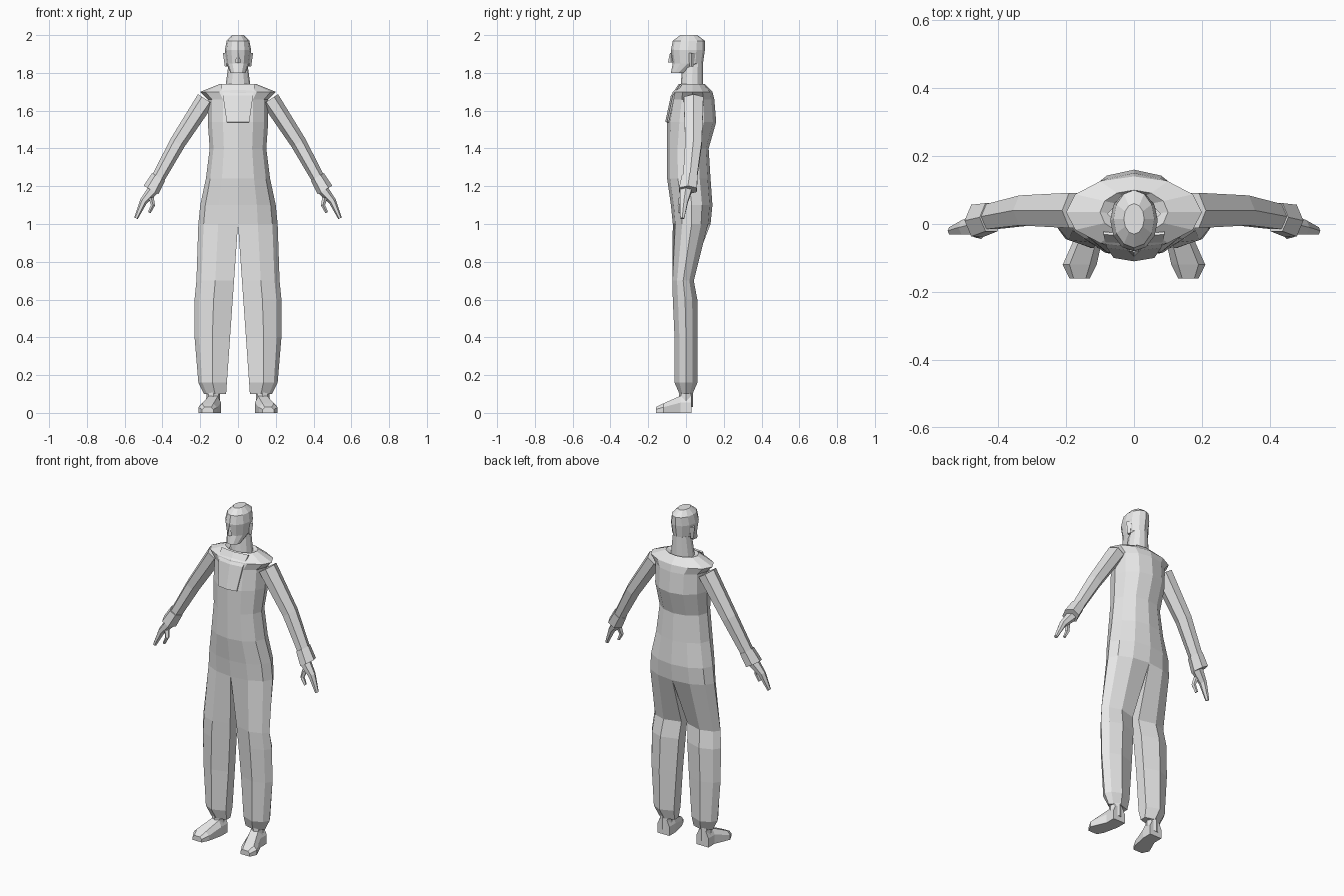
import bpy
import bmesh
import math
from mathutils import Matrix, Vector

default_cube = bpy.data.objects.get("Cube")
if default_cube:
    bpy.data.objects.remove(default_cube, do_unlink=True)

SHADE = (.8, .8, .8, 1)
grey = bpy.data.materials.new("plain_grey")
grey.use_nodes = True
grey.diffuse_color = SHADE
grey.node_tree.nodes["Principled BSDF"].inputs["Base Color"].default_value = SHADE


def make_object(name, bm, mirror=True):
    """Turn a bmesh into a grey object, mirrored left to right on request."""
    bmesh.ops.recalc_face_normals(bm, faces=bm.faces)
    mesh = bpy.data.meshes.new(name)
    bm.to_mesh(mesh)
    bm.free()
    mesh.materials.append(grey)
    obj = bpy.data.objects.new(name, mesh)
    bpy.context.collection.objects.link(obj)
    if mirror:
        obj.modifiers.new("mirror", 'MIRROR').use_mirror_merge = True
    return obj


def loft(name, rings):
    """Skin closed rings, cap both ends, drop walls on the mirror plane."""
    bm = bmesh.new()
    loops = [[bm.verts.new(point) for point in ring] for ring in rings]
    for lower, upper in zip(loops, loops[1:]):
        for i in range(len(lower)):
            bm.faces.new((lower[i - 1], lower[i], upper[i], upper[i - 1]))
    bm.faces.new(loops[0])
    bm.faces.new(loops[-1])
    walls = [face for face in bm.faces
             if all(abs(vert.co.x) < .001 for vert in face.verts)]
    bmesh.ops.delete(bm, geom=walls, context='FACES')
    return make_object(name, bm)


def body_ring(height, outer, front, back):
    """Left half of a twelve-sided section; below the crotch it becomes a leg."""
    inner = max(0, (1 - height) * .07)
    middle, depth = (front + back) / 2, (back - front) / 2
    ring = []
    for step in range(-3, 4):
        angle = step * math.pi / 6
        across, along = math.cos(angle), math.sin(angle)
        if inner and abs(step) == 3:
            along *= .45
        ring.append((inner + (outer - inner) * across, middle + depth * along, height))
    return ring


def body_part(name, *stations):
    return loft(name, [body_ring(*station) for station in stations])


def limb(name, path, start_radius, end_radius, sides=6):
    """Tapered tube along a path, a little deeper than it is wide."""
    centres = [Vector(point) for point in path]
    last = len(centres) - 1
    rings = []
    for i, centre in enumerate(centres):
        direction = centres[min(i + 1, last)] - centres[max(i - 1, 0)]
        across = Vector((-direction.z, 0, direction.x)).normalized()
        radius = start_radius + (end_radius - start_radius) * i / last
        ring = []
        for side in range(sides):
            angle = math.tau * (side + .5) / sides
            deep = Vector((0, math.cos(angle) * 1.2, 0))
            ring.append(centre + radius * (across * math.sin(angle) + deep))
        rings.append(ring)
    return loft(name, rings)


def cone(name, location, bottom, top, depth, sides, mirror=True):
    bm = bmesh.new()
    bmesh.ops.create_cone(bm, cap_ends=True, segments=sides, radius1=bottom,
                          radius2=top, depth=depth,
                          matrix=Matrix.Translation(location))
    return make_object(name, bm, mirror)


# Coverall: neck opening, shoulders, torso and both trouser legs
body_part("coverall",
          (1.72, .06, -.03, .09),
          (1.74, .1, -.03, .1),
          (1.7, .2, -.07, .14),
          (1.66, .16, -.08, .15),
          (1.54, .16, -.1, .16),
          (1.4, .15, -.1, .12),
          (1.24, .17, -.1, .13),
          (1.1, .2, -.08, .14),
          (1, .21, -.07, .13),
          (.7, .22, -.08, .05),
          (.6, .23, -.08, .07),
          (.4, .23, -.07, .07),
          (.16, .21, -.07, .07),
          (.1, .18, -.04, .04))

# Chest bib: a thin plate folded along its centre line
bm = bmesh.new()
rows = []
for height, width, front in ((1.74, .09, -.04), (1.68, .08, -.08), (1.54, .06, -.11)):
    rows.append([bm.verts.new((0, front, height)),
                 bm.verts.new((width, front + .01, height))])
for upper, lower in zip(rows, rows[1:]):
    bm.faces.new((upper[0], lower[0], lower[1], upper[1]))
bib = make_object("chest_bib", bm)
thickness = bib.modifiers.new("thickness", 'SOLIDIFY')
thickness.thickness = .009

# Sleeves, cuffs and hands
limb("sleeves", ((.17, .04, 1.66), (.32, .04, 1.43), (.43, .02, 1.23)), .05, .035)
limb("cuffs", ((.42, .02, 1.25), (.46, .01, 1.18)), .04, .045)
limb("hands", ((.45, 0, 1.18), (.5, -.01, 1.12), (.54, -.02, 1.03)), .03, .01)
limb("thumbs", ((.46, -.02, 1.14), (.45, -.03, 1.1), (.47, -.03, 1.06)), .015, .008, sides=5)

# Neck and head
body_part("neck", (1.7, .07, -.03, .09), (1.85, .05, -.02, .09))
body_part("head",
          (1.8, .04, -.08, 0),
          (1.85, .06, -.07, .09),
          (1.92, .07, -.08, .1),
          (1.97, .06, -.07, .1),
          (2, .03, -.03, .06))
cone("nose", (0, -.08, 1.88), bottom=.016, top=.005, depth=.05, sides=4, mirror=False)
cone("ears", (.06, .03, 1.87), bottom=.01, top=.02, depth=.07, sides=4)

# Ankles and shoes, with the toes turned outward
cone("ankles", (.13, 0, .08), bottom=.036, top=.036, depth=.1, sides=8)
SHOE_SECTION = ((-1, 0), (-1, .6), (-.6, 1), (.6, 1), (1, .6), (1, 0))
shoe_rings = []
for along, centre, half_width, height in ((.03, .13, .04, .09), (-.03, .13, .04, .09),
                                          (-.12, .16, .05, .05), (-.16, .16, .03, .03)):
    shoe_rings.append([(centre + half_width * side, along, height * up)
                       for side, up in SHOE_SECTION])
loft("shoes", shoe_rings)
